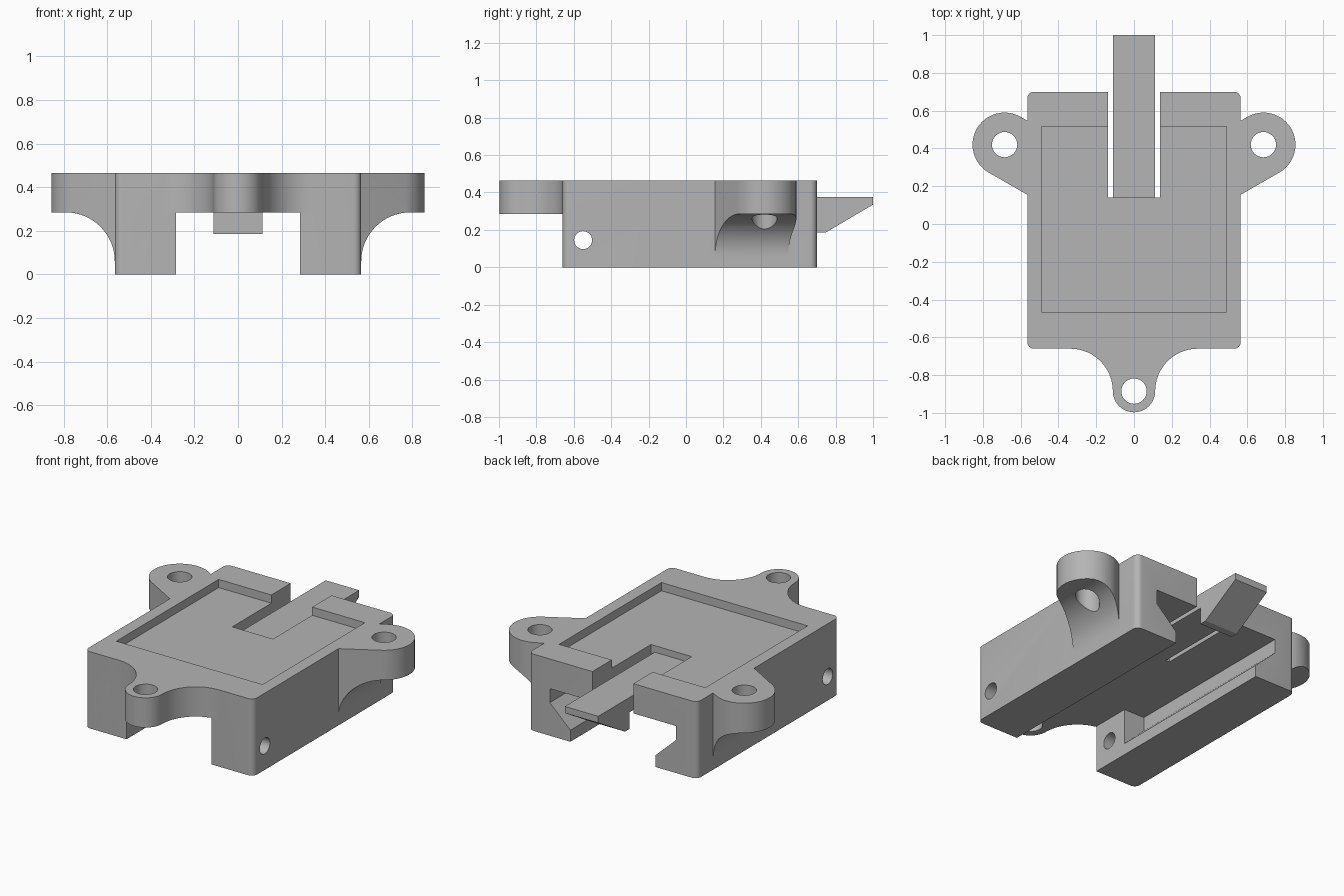
import bpy, bmesh
from math import radians, cos, sin
from mathutils import Vector

old = bpy.data.objects.get("Cube")
if old:
    bpy.data.objects.remove(old, do_unlink=True)

grey = bpy.data.materials.new("plain grey")
grey.use_nodes = True
colour = (0.46, 0.46, 0.46, 1)
grey.diffuse_color = colour
grey.node_tree.nodes["Principled BSDF"].inputs["Base Color"].default_value = colour


def arc(cx, cy, r, start, end, steps=12):
    angles = [radians(start + (end - start) * i / steps) for i in range(steps + 1)]
    return [(cx + r * cos(a), cy + r * sin(a)) for a in angles]


def prism(name, points, axis, low, high):
    """Extrude a closed 2D profile along x, y or z."""
    place = {"x": lambda a, b, t: (t, a, b),
             "y": lambda a, b, t: (a, t, b),
             "z": lambda a, b, t: (a, b, t)}[axis]
    bm = bmesh.new()
    face = bm.faces.new([bm.verts.new(place(a, b, low)) for a, b in points])
    new = bmesh.ops.extrude_face_region(bm, geom=[face])["geom"]
    verts = [g for g in new if isinstance(g, bmesh.types.BMVert)]
    bmesh.ops.translate(bm, verts=verts, vec=Vector(place(0, 0, high - low)))
    bmesh.ops.recalc_face_normals(bm, faces=bm.faces)
    mesh = bpy.data.meshes.new(name)
    bm.to_mesh(mesh)
    bm.free()
    mesh.materials.append(grey)
    obj = bpy.data.objects.new(name, mesh)
    bpy.context.collection.objects.link(obj)
    return obj


def rect(x0, x1, y0, y1):
    return [(x0, y0), (x1, y0), (x1, y1), (x0, y1)]


def circle(cx, cy, r):
    return arc(cx, cy, r, 0, 360, 32)[:-1]


def mirrored(points):
    return points + [(-x, y) for x, y in reversed(points) if abs(x) > 1e-5]


def cut(target, cutter):
    cutter.hide_render = True
    mod = target.modifiers.new("cut", "BOOLEAN")
    mod.operation = "DIFFERENCE"
    mod.solver = "EXACT"
    mod.object = cutter
    bpy.ops.object.select_all(action="DESELECT")
    bpy.context.view_layer.objects.active = target
    target.select_set(True)
    bpy.ops.object.modifier_apply(modifier=mod.name)
    bpy.data.objects.remove(cutter, do_unlink=True)


TOP, CEILING, SIDE, FRONT, BACK = 0.465, 0.285, 0.565, -0.66, 0.70
R = 0.035

# Housing plan: front lug, flared neck, rounded corners, side lug, rear slot
half = (arc(0, -0.885, 0.112, -90, 0)
        + arc(0.337, -0.885, 0.225, 180, 90)
        + arc(SIDE - R, FRONT + R, R, -90, 0, 6)
        + [(SIDE, 0.155)] + arc(0.685, 0.42, 0.17, -60, 120, 24) + [(SIDE, 0.547)]
        + arc(SIDE - R, BACK - R, R, 0, 90, 6)
        + [(0.137, BACK), (0.137, 0.14)])
housing = prism("housing", mirrored(half), "z", 0, TOP)

# Space under the front lug, and the coved undersides of the side lugs
cut(housing, prism("front_relief", rect(-0.8, 0.8, -1.2, FRONT), "z", -0.1, CEILING))
for s in (1, -1):
    cove = arc(0.79, 0.06, 0.225, 180, 90, 16)
    cove += [(1.1, CEILING), (1.1, -0.1), (SIDE, -0.1)]
    cut(housing, prism("cove", [(s * x, z) for x, z in cove], "y", 0.08, 0.64))

# Lower channel with undercut grooves that stop short of the front
cut(housing, prism("channel", rect(-0.285, 0.285, -0.1, CEILING), "y", -0.9, 0.9))
groove = mirrored([(0.2, 0.07), (0.285, 0.07), (0.423, 0.2), (0.423, CEILING)])
cut(housing, prism("groove", groove, "y", -0.42, 0.9))

# Shallow top recess
cut(housing, prism("recess", rect(-0.49, 0.49, -0.465, 0.515), "z", 0.415, 0.6))

# Screw holes and the cross pin hole
for x, y in ((0, -0.885), (0.685, 0.42), (-0.685, 0.42)):
    cut(housing, prism("screw_hole", circle(x, y, 0.067), "z", -0.2, 0.7))
cut(housing, prism("pin_hole", circle(-0.55, 0.145, 0.048), "x", -1, 1))

# Spring latch with a wedge hook
latch = prism("latch", [(0.14, CEILING), (BACK, CEILING), (BACK, 0.185), (0.745, 0.185),
                        (1.0, 0.335), (1.0, 0.375), (0.14, 0.375)], "x", -0.112, 0.112)

# Smooth curved walls, keep hard edges
bpy.ops.object.select_all(action="DESELECT")
housing.select_set(True)
bpy.context.view_layer.objects.active = housing
bpy.ops.object.shade_smooth_by_angle(angle=radians(30))
